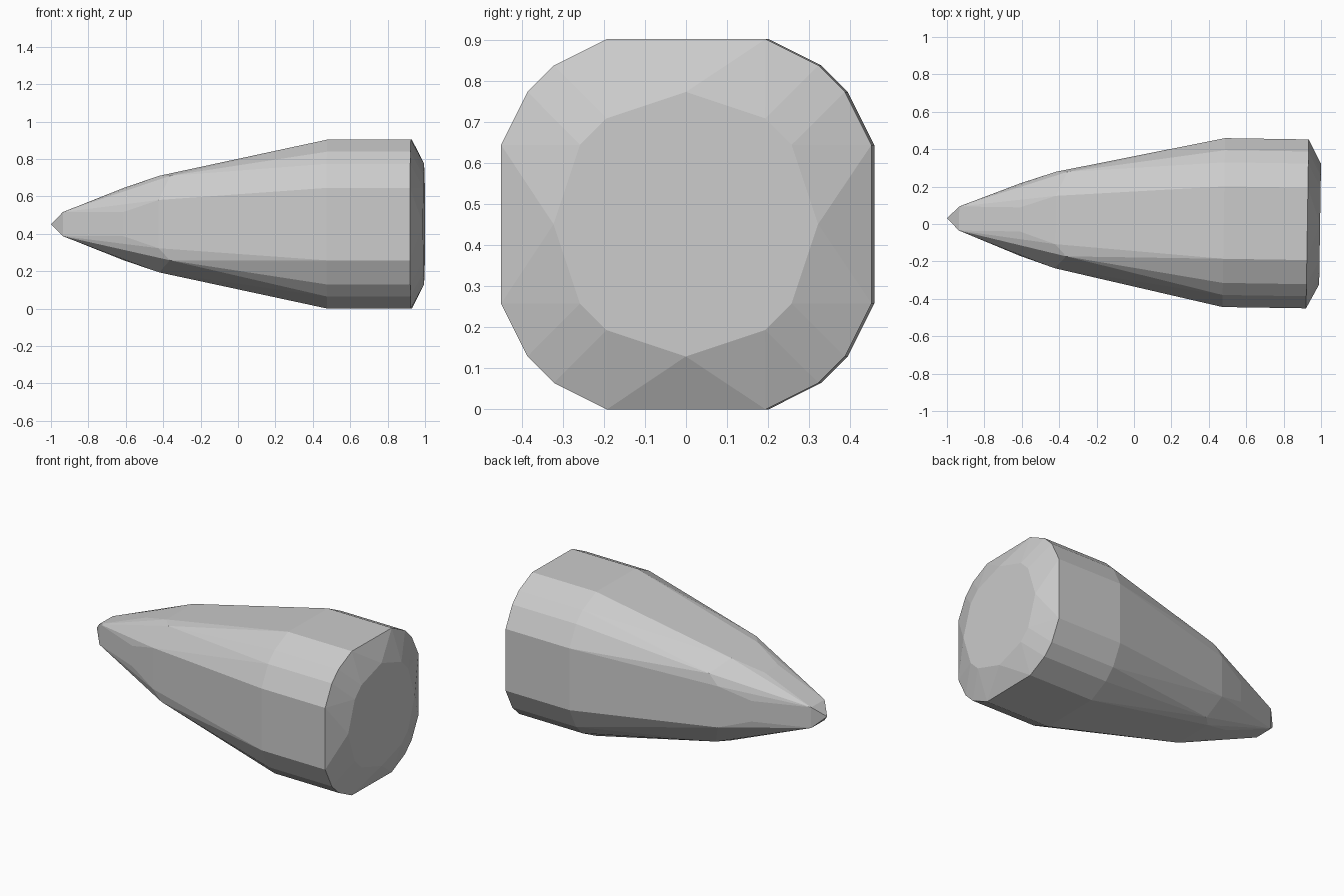
import bpy, bmesh, math
from mathutils import Matrix

if "Cube" in bpy.data.objects:
    bpy.data.objects.remove(bpy.data.objects["Cube"])

U = 0.0645      # grid step of the cross-sections
YAW = -0.0155   # slight turn of the long axis

# Each ring: x position and one quarter of its outline, in grid steps.
# The other quarters are 90 degree turns of it.
rings = [
    (-1.0, [(0, 0)]),                               # tip
    (-0.935, [(1, 1)]),                             # small square nose
    (-0.61, [(1, 3), (3, 1)]),
    (-0.42, [(2, 4), (4, 2)]),
    (-0.36, [(4, 3)]),                              # odd shoulder corners
    (0.48, [(3, 7), (5, 6), (6, 5), (7, 3)]),       # start of straight body
    (0.927, [(3, 7), (5, 6), (6, 5), (7, 3)]),      # end of straight body
    (0.995, [(0, 5), (3, 4), (4, 3)]),              # flat rear
]

# Faceted body as the hull of the rings
bm = bmesh.new()
for x, quarter in rings:
    for a, b in quarter:
        for k in range(4):
            bm.verts.new((x, a * U, b * U))
            a, b = -b, a
bmesh.ops.remove_doubles(bm, verts=bm.verts, dist=1e-5)
res = bmesh.ops.convex_hull(bm, input=bm.verts)
loose = [v for v in bm.verts if not v.link_faces]
bmesh.ops.delete(bm, geom=loose, context='VERTS')
bmesh.ops.dissolve_limit(bm, angle_limit=math.radians(0.3),
                         verts=bm.verts, edges=bm.edges)
bmesh.ops.transform(bm, verts=bm.verts,
                    matrix=Matrix.Translation((0, 0.015, 7 * U)) @ Matrix.Rotation(YAW, 4, 'Z'))
bmesh.ops.recalc_face_normals(bm, faces=bm.faces)

mesh = bpy.data.meshes.new("pointed_body")
bm.to_mesh(mesh)
bm.free()
body = bpy.data.objects.new("pointed_body", mesh)
bpy.context.collection.objects.link(body)

# Plain grey colour
grey = bpy.data.materials.new("light grey")
grey.diffuse_color = (0.6, 0.6, 0.6, 1)
grey.use_nodes = True
grey.node_tree.nodes["Principled BSDF"].inputs["Base Color"].default_value = grey.diffuse_color
mesh.materials.append(grey)
